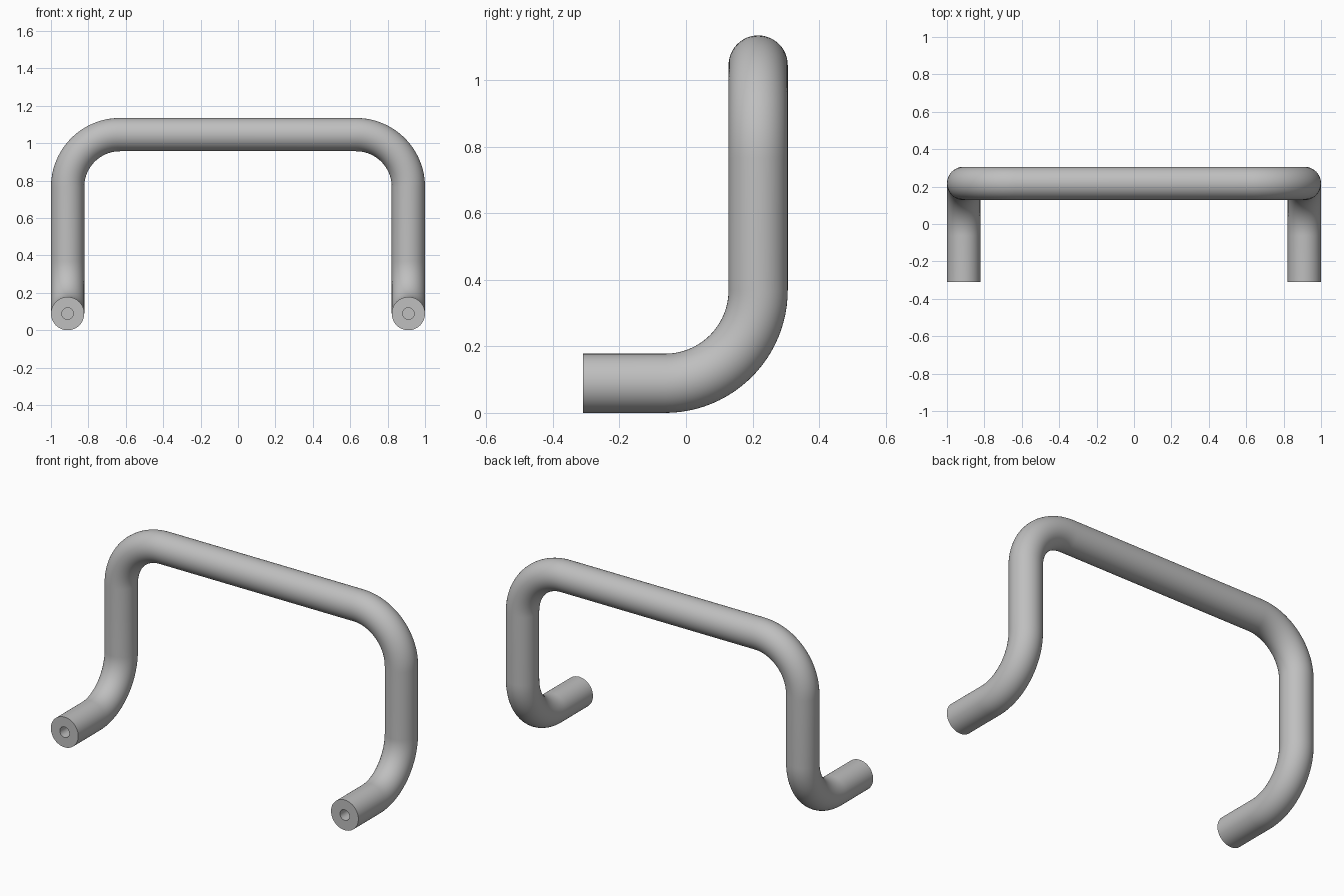
import bpy, bmesh, math
from mathutils import Vector

cube = bpy.data.objects.get("Cube")
if cube:
    bpy.data.objects.remove(cube, do_unlink=True)

TUBE_R, HOLE_R, HOLE_DEPTH, BEND_R = 0.089, 0.031, 0.2, 0.28
SIDES, BEND_STEPS = 48, 24
X, FRONT, BACK, LOW, TOP = 0.911, -0.31, 0.217, 0.089, 1.046

metal = bpy.data.materials.new("brushed_grey")
metal.use_nodes = True
grey = (0.52, 0.52, 0.52, 1)
metal.diffuse_color = grey
metal.node_tree.nodes["Principled BSDF"].inputs["Base Color"].default_value = grey


def bend(corner, d_in, d_out):
    """Quarter-circle bend as (point, tangent) pairs."""
    centre = corner + (d_out - d_in) * BEND_R
    out = []
    for i in range(BEND_STEPS + 1):
        a = math.pi / 2 * i / BEND_STEPS
        point = centre + (d_in * math.sin(a) - d_out * math.cos(a)) * BEND_R
        out.append((point, d_in * math.cos(a) + d_out * math.sin(a)))
    return out


# Corner points of the handle's centre line
corners = [Vector(c) for c in (
    (-X, FRONT, LOW), (-X, BACK, LOW), (-X, BACK, TOP),
    (X, BACK, TOP), (X, BACK, LOW), (X, FRONT, LOW))]
dirs = [(b - a).normalized() for a, b in zip(corners, corners[1:])]
start, end = corners[0], corners[-1]

# Rings: screw hole, flat end, bent tube, flat end, screw hole
rings = [(start + dirs[0] * HOLE_DEPTH, dirs[0], HOLE_R),
         (start, dirs[0], HOLE_R), (start, dirs[0], TUBE_R)]
for corner, d_in, d_out in zip(corners[1:-1], dirs, dirs[1:]):
    rings += [(p, t, TUBE_R) for p, t in bend(corner, d_in, d_out)]
rings += [(end, dirs[-1], TUBE_R), (end, dirs[-1], HOLE_R),
          (end - dirs[-1] * HOLE_DEPTH, dirs[-1], HOLE_R)]

# Sweep the rings with a twist-free frame
bm = bmesh.new()
loops = []
normal, last = Vector((0, 0, 1)), dirs[0]
for point, tangent, radius in rings:
    normal = last.rotation_difference(tangent) @ normal
    last = tangent
    side = tangent.cross(normal)
    loops.append([bm.verts.new(point + radius * (
        normal * math.cos(a) + side * math.sin(a)))
        for a in (2 * math.pi * i / SIDES for i in range(SIDES))])
for a, b in zip(loops, loops[1:]):
    for i in range(SIDES):
        j = (i + 1) % SIDES
        bm.faces.new((a[i], a[j], b[j], b[i]))
bm.faces.new(loops[0])
bm.faces.new(loops[-1])
bmesh.ops.recalc_face_normals(bm, faces=bm.faces)

mesh = bpy.data.meshes.new("pull_handle")
bm.to_mesh(mesh)
bm.free()
mesh.materials.append(metal)
handle = bpy.data.objects.new("pull_handle", mesh)
bpy.context.collection.objects.link(handle)
bpy.ops.object.select_all(action="DESELECT")
handle.select_set(True)
bpy.context.view_layer.objects.active = handle
bpy.ops.object.shade_smooth_by_angle(angle=math.radians(35))
